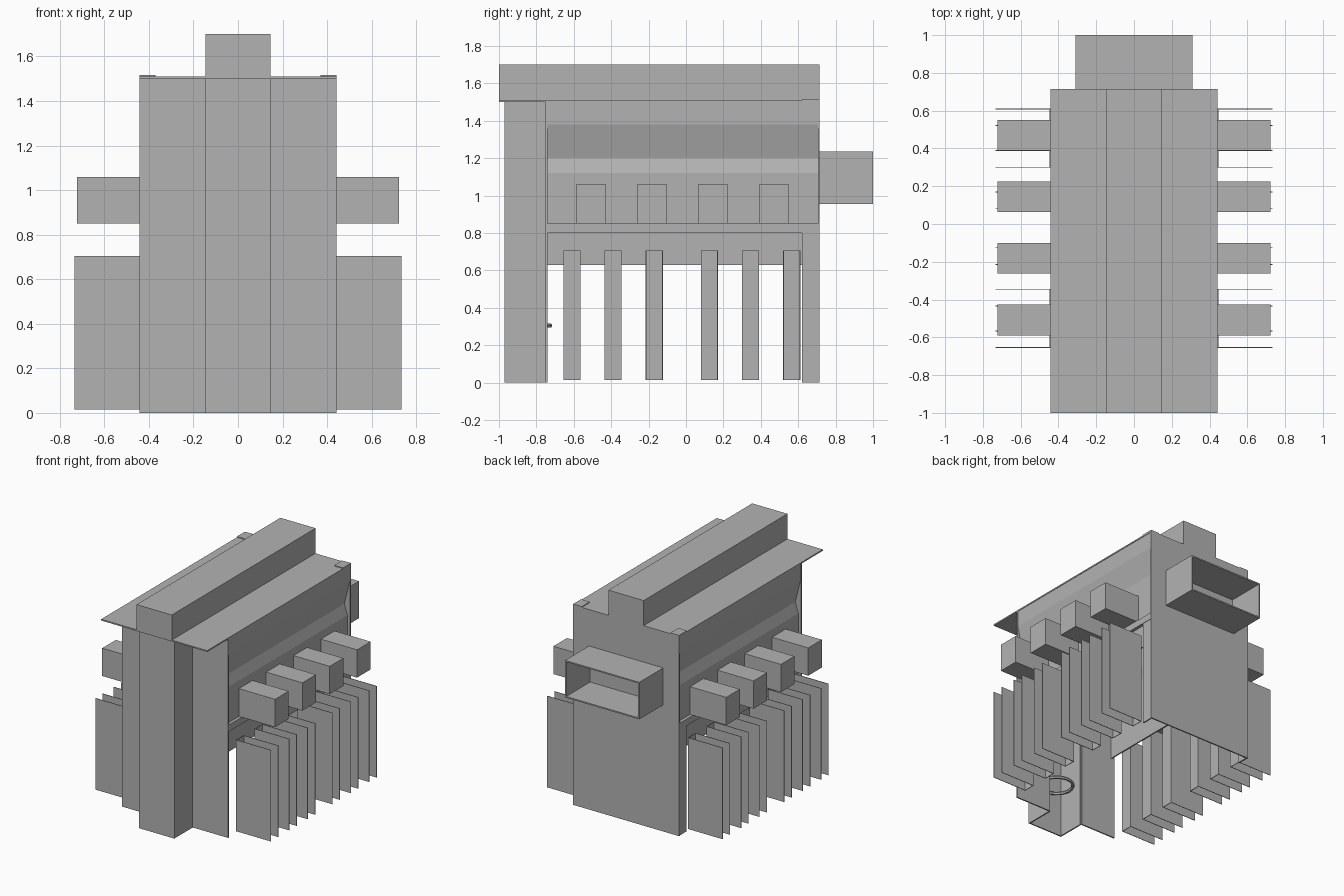
import bpy
import bmesh
from math import pi

cube = bpy.data.objects.get("Cube")
if cube:
    bpy.data.objects.remove(cube, do_unlink=True)

grey = bpy.data.materials.new("plain grey")
grey.use_nodes = True
COLOUR = (0.45, 0.45, 0.45, 1)
grey.diffuse_color = COLOUR
grey.node_tree.nodes["Principled BSDF"].inputs["Base Color"].default_value = COLOUR


def finish(name, bm):
    bmesh.ops.recalc_face_normals(bm, faces=bm.faces)
    mesh = bpy.data.meshes.new(name)
    bm.to_mesh(mesh)
    bm.free()
    mesh.materials.append(grey)
    obj = bpy.data.objects.new(name, mesh)
    bpy.context.collection.objects.link(obj)
    return obj


def box(name, x, y, z):
    bm = bmesh.new()
    bmesh.ops.create_cube(bm, size=1)
    for v in bm.verts:
        for i, (lo, hi) in enumerate((x, y, z)):
            v.co[i] = lo if v.co[i] < 0 else hi
    return finish(name, bm)


def extrude(name, points, place, start, end):
    """Sweep a closed outline between two positions on the remaining axis."""
    bm = bmesh.new()
    face = bm.faces.new([bm.verts.new(place(a, b, start)) for a, b in points])
    moved = bmesh.ops.extrude_face_region(bm, geom=[face])["geom"]
    shift = [e - s for s, e in zip(place(0, 0, start), place(0, 0, end))]
    bmesh.ops.translate(bm, verts=[g for g in moved if isinstance(g, bmesh.types.BMVert)], vec=shift)
    return finish(name, bm)


def along_z(a, b, c):
    return (a, b, c)


def along_y(a, b, c):
    return (a, c, b)


HALF, POST, FRONT, BACK, TOP = 0.443, 0.147, -0.75, 0.715, 1.51
T = 0.01

# Hollow front column, open towards the inside
extrude("front_column", [(-POST, FRONT), (-POST, -0.97), (POST, -0.97), (POST, FRONT),
                         (POST - T, FRONT), (POST - T, -0.96), (T - POST, -0.96), (T - POST, FRONT)],
        along_z, 0, TOP)

# Roof sheet and the long beam on it
box("roof", (-HALF, HALF), (-1, BACK), (TOP - T, TOP))
box("roof_beam", (-POST, POST), (-1, BACK), (TOP, 1.70))

# Back wall and open-ended duct
box("back_wall", (-HALF, HALF), (BACK - T, BACK), (0, TOP))
for name, z in (("duct_top", 1.23), ("duct_bottom", 0.96)):
    box(name, (-0.31, 0.31), (BACK, 1), (z - T / 2, z + T / 2))

# Retaining ring inside the column
bpy.ops.mesh.primitive_torus_add(major_radius=0.115, minor_radius=0.012, major_segments=24,
                                 minor_segments=6, location=(0, -0.842, 0.305))
ring = bpy.context.object
ring.name = "inner_ring"
ring.data.materials.append(grey)

# Side wall outline: pinched upper part, ledge, lower skirt
outer = [(0.44, TOP), (0.44, 1.38), (0.395, 1.20), (0.42, 1.12), (0.42, 0.85),
         (HALF, 0.85), (HALF, 0.80), (0.42, 0.80), (0.42, 0.63)]
inner = [(0.41, 0.63), (0.41, 1.12), (0.385, 1.20), (0.43, 1.38), (0.43, TOP)]

for side, label in ((1, "left"), (-1, "right")):
    def span(a, b):
        return tuple(sorted((side * a, side * b)))

    box(label + "_front_panel", span(POST, HALF), (FRONT, FRONT + T), (0, TOP))
    box(label + "_duct_side", span(0.30, 0.31), (BACK, 1), (0.955, 1.235))
    extrude(label + "_side_wall", [(side * x, z) for x, z in outer + inner],
            along_y, FRONT, BACK - T)
    box(label + "_back_post", span(0.43, 0.44), (0.62, BACK - T), (0, 0.80))
    box(label + "_roof_corner", span(0.37, HALF), (0.62, BACK), (TOP, TOP + 0.006))

    # Row of solid side blocks
    for i in range(4):
        y = -0.508 + i * 0.326
        box(f"{label}_side_block_{i + 1}", span(0.40, 0.722), (y - 0.081, y + 0.081), (0.85, 1.06))

    # Paired fins joined by a web at the body, open at top, bottom and outside
    w, t = 0.046, 0.004
    for i, y in enumerate((-0.61, -0.39, -0.17, 0.125, 0.345, 0.565)):
        channel = [(0.733, y - w), (HALF, y - w), (HALF, y + w), (0.733, y + w),
                   (0.733, y + w - t), (HALF + t, y + w - t), (HALF + t, y - w + t), (0.733, y - w + t)]
        extrude(f"{label}_fin_pair_{i + 1}", [(side * a, b) for a, b in channel], along_z, 0.015, 0.705)
